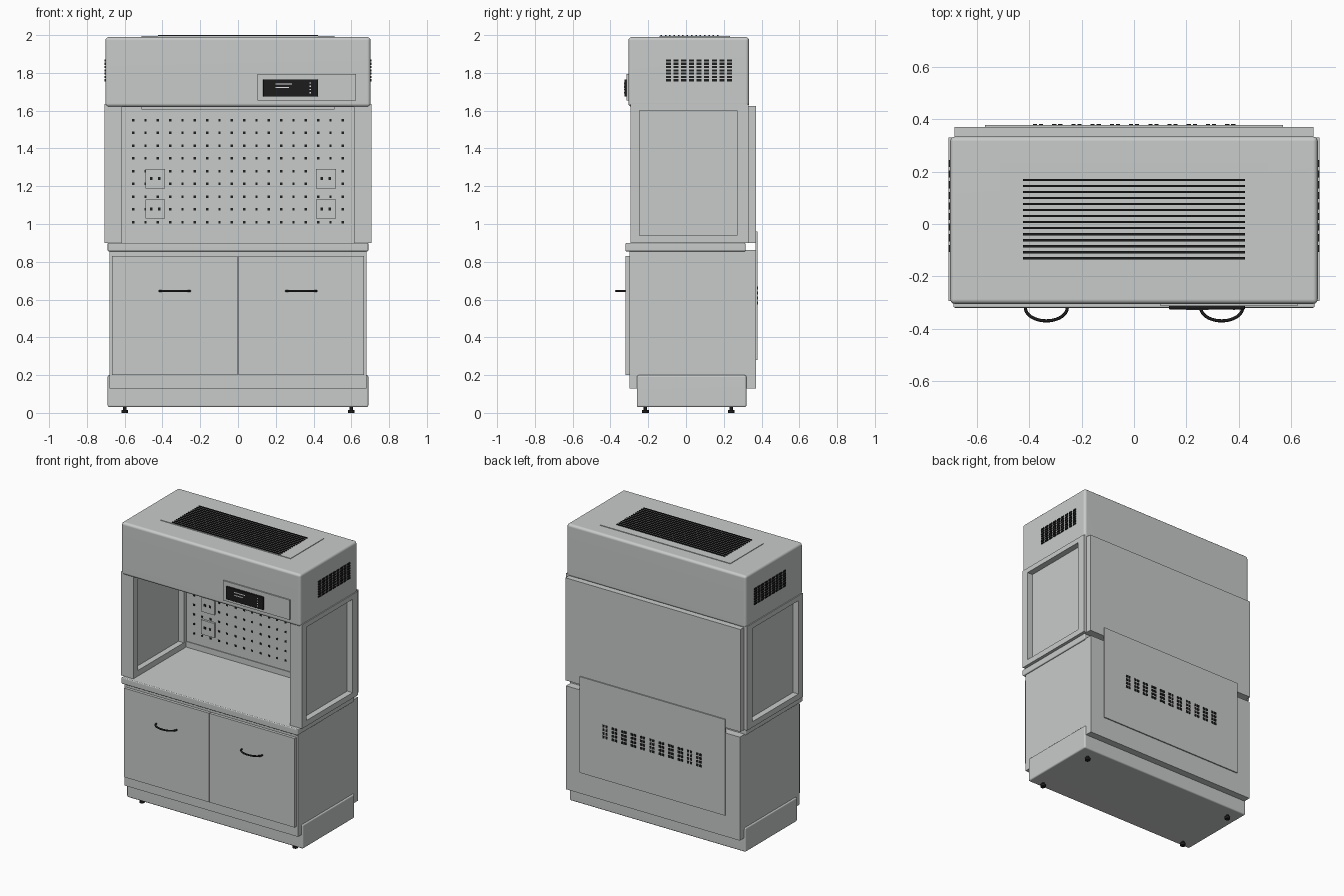
import bpy, bmesh, math
from mathutils import Vector, Matrix

if "Cube" in bpy.data.objects:
    bpy.data.objects.remove(bpy.data.objects["Cube"], do_unlink=True)


def material(name, rgb):
    m = bpy.data.materials.new(name)
    m.use_nodes = True
    m.diffuse_color = (*rgb, 1)
    m.node_tree.nodes["Principled BSDF"].inputs["Base Color"].default_value = (*rgb, 1)
    return m


GREY = material("light grey", (0.58, 0.60, 0.59))
BLACK = material("black", (0.012, 0.012, 0.012))
WHITE = material("white", (0.8, 0.8, 0.8))


def finish(name, bm, mat, smooth=False):
    bmesh.ops.recalc_face_normals(bm, faces=bm.faces)
    me = bpy.data.meshes.new(name)
    bm.to_mesh(me)
    bm.free()
    me.materials.append(mat)
    ob = bpy.data.objects.new(name, me)
    bpy.context.collection.objects.link(ob)
    if smooth:
        me.polygons.foreach_set("use_smooth", [True] * len(me.polygons))
        me.set_sharp_from_angle(angle=math.radians(40))
        ob.modifiers.new("even shading", "WEIGHTED_NORMAL").keep_sharp = True
    return ob


def add_box(bm, x, y, z):
    size = [b - a for a, b in (x, y, z)]
    mid = Vector([(a + b) / 2 for a, b in (x, y, z)])
    mat = Matrix.Translation(mid) @ Matrix.Diagonal((*size, 1))
    bmesh.ops.create_cube(bm, size=1, matrix=mat)


def box(name, x, y, z, mat=GREY, bevel=0):
    bm = bmesh.new()
    add_box(bm, x, y, z)
    if bevel:
        bmesh.ops.bevel(bm, geom=bm.edges[:], offset=bevel, segments=3,
                        profile=0.5, affect="EDGES")
    return finish(name, bm, mat, bool(bevel))


def boxes(name, items, mat=BLACK):
    bm = bmesh.new()
    for x, y, z in items:
        add_box(bm, x, y, z)
    return finish(name, bm, mat)


def span(c, size):
    return (c - size / 2, c + size / 2)


def window_frame(name, x0, x1, outer, inner):
    # Rectangular ring in the YZ plane, extruded along X
    bm = bmesh.new()
    loops = []
    for (ya, yb), (za, zb) in (outer, inner):
        corners = [(ya, za), (yb, za), (yb, zb), (ya, zb)]
        loops.append([bm.verts.new((x0, y, z)) for y, z in corners])
    a, b = loops
    ring = [bm.faces.new((a[i], a[(i + 1) % 4], b[(i + 1) % 4], b[i])) for i in range(4)]
    new = bmesh.ops.extrude_face_region(bm, geom=ring)["geom"]
    bmesh.ops.translate(bm, vec=(x1 - x0, 0, 0),
                        verts=[v for v in new if isinstance(v, bmesh.types.BMVert)])
    return finish(name, bm, GREY)


# Base, cabinet body and worktop
box("base_plinth", (-0.69, 0.69), (-0.26, 0.32), (0.03, 0.2), bevel=0.01)
box("cabinet_body", (-0.68, 0.68), (-0.3, 0.37), (0.13, 0.862))
box("worktop", (-0.69, 0.69), (-0.32, 0.315), (0.855, 0.9), bevel=0.006)

# Levelling feet
bm = bmesh.new()
for x in (-0.6, 0.6):
    for y in (-0.215, 0.24):
        for r, z0, z1 in ((0.018, 0, 0.016), (0.009, 0.016, 0.035)):
            bmesh.ops.create_cone(bm, cap_ends=True, segments=16, radius1=r, radius2=r,
                                  depth=z1 - z0,
                                  matrix=Matrix.Translation((x, y, (z0 + z1) / 2)))
finish("feet", bm, BLACK, True)

# Doors with bowed handles, side walls with panes
for s, side in ((-1, "right"), (1, "left")):
    box(side + "_door", sorted((s * 0.002, s * 0.667)), (-0.32, -0.3), (0.2, 0.83))

    cu = bpy.data.curves.new(side + "_handle", "CURVE")
    cu.dimensions = "3D"
    cu.bevel_depth = 0.006
    cu.bevel_resolution = 2
    cu.use_fill_caps = True
    sp = cu.splines.new("POLY")
    n = 20
    sp.points.add(n)
    for i, p in enumerate(sp.points):
        t = math.pi * i / n
        p.co = (s * 0.335 + 0.08 * math.cos(t), -0.32 - 0.05 * math.sin(t), 0.645, 1)
    cu.materials.append(BLACK)
    handle = bpy.data.objects.new(side + "_handle", cu)
    bpy.context.collection.objects.link(handle)

    window_frame(side + "_side_wall", s * 0.613, s * 0.708,
                 ((-0.295, 0.33), (0.9, 1.635)), ((-0.245, 0.27), (0.94, 1.6)))
    box(side + "_window_pane", span(s * 0.66, 0.012), (-0.25, 0.275), (0.935, 1.605))

# Rear panels
box("upper_back_panel", (-0.685, 0.685), (0.328, 0.37), (0.9, 1.625))
box("rear_cover", (-0.57, 0.57), (0.369, 0.378), (0.28, 0.96))
boxes("rear_vents", [(span(-0.367 + 0.0735 * i + dx, 0.016), (0.376, 0.382), span(0.582 + 0.026 * j, 0.016))
                     for i in range(11) for j in range(4) for dx in (-0.0115, 0.0115)])

# Pegboard with holes and sockets
box("rear_ledge", (-0.613, 0.613), (0.295, 0.33), (0.9, 0.94))
box("pegboard", (-0.613, 0.613), (0.3, 0.33), (0.94, 1.625))
boxes("pegboard_holes", [(span(-0.555 + 0.0653 * i, 0.013), (0.297, 0.301), span(1.01 + 0.0675 * j, 0.013))
                         for i in range(18) for j in range(9)])
centres = [(x, z) for x in (-0.438, 0.465) for z in (1.08, 1.24)]
boxes("sockets", [(span(x, 0.105), (0.285, 0.301), span(z, 0.102)) for x, z in centres], GREY)
boxes("socket_holes", [(span(x + d, 0.014), (0.282, 0.286), span(z, 0.016))
                       for x, z in centres for d in (-0.021, 0.021)])

# Hood with filter housing and side vents
box("hood", (-0.702, 0.702), (-0.305, 0.334), (1.62, 1.99), bevel=0.018)
box("lower_filter", (-0.51, 0.51), (-0.14, 0.233), (1.605, 1.625))
box("top_plate", (-0.51, 0.51), (-0.14, 0.233), (1.98, 1.994))
boxes("top_louvres", [((-0.424, 0.424), span(-0.131 + 0.023 * i, 0.008), (1.99, 2.0))
                      for i in range(14)])
boxes("hood_side_vents", [(span(s * 0.703, 0.01), span(-0.093 + 0.0405 * i, 0.027), span(1.761 + 0.0175 * j, 0.011))
                          for s in (-1, 1) for i in range(9) for j in range(7)])

# Control panel
box("control_plate", (0.102, 0.625), (-0.314, -0.3), (1.655, 1.795))
box("display", (0.133, 0.424), (-0.326, -0.31), (1.675, 1.765), BLACK, 0.003)
marks = [((0.198, 0.285), (-0.328, -0.325), span(1.742, 0.006)),
         ((0.198, 0.27), (-0.328, -0.325), span(1.722, 0.006))]
marks += [(span(0.382, 0.009), (-0.328, -0.325), span(1.695 + 0.017 * i, 0.006)) for i in range(4)]
boxes("display_marks", marks, WHITE)
